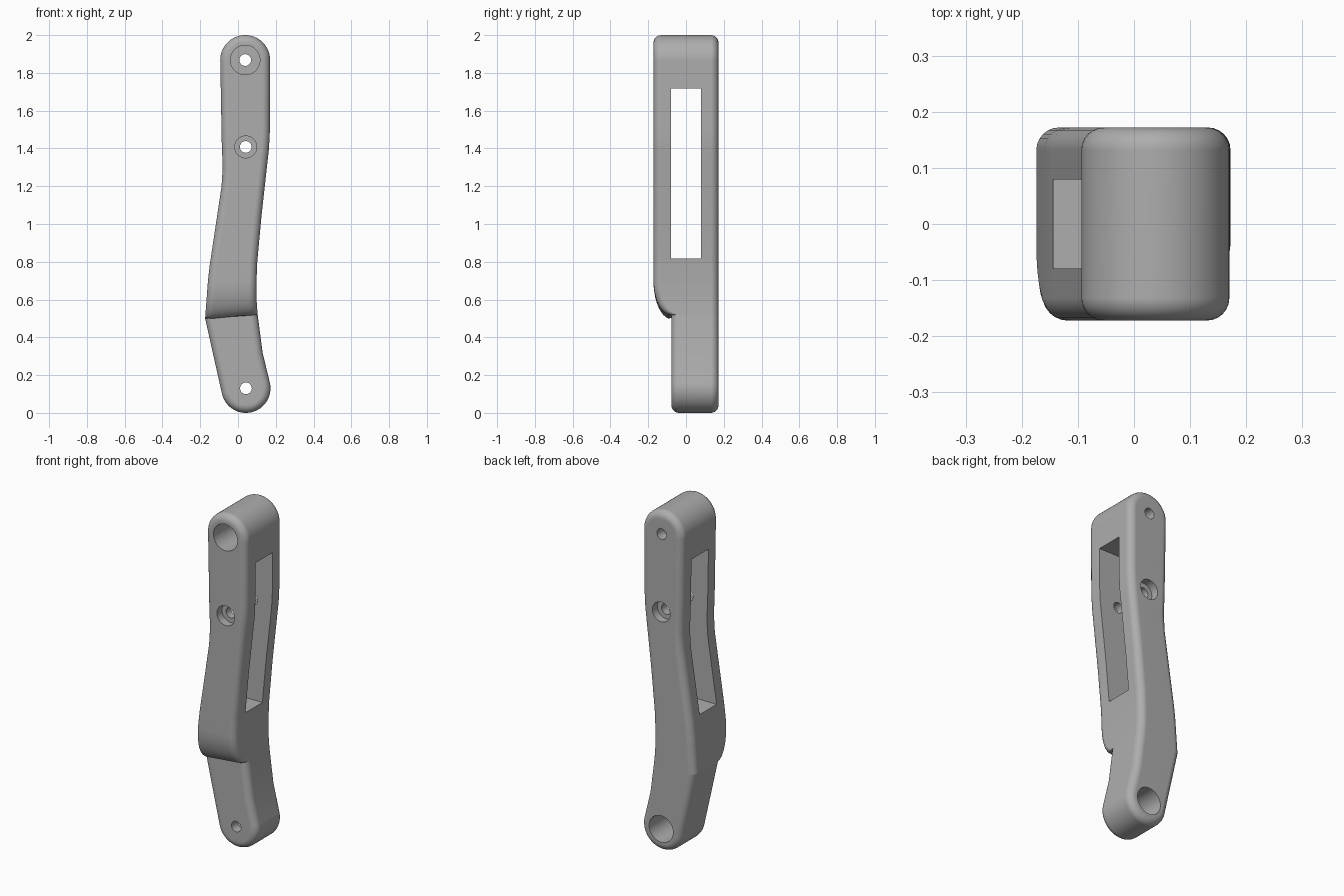
import bpy, bmesh, math
from mathutils import Vector, Matrix

cube = bpy.data.objects.get("Cube")
if cube:
    bpy.data.objects.remove(cube, do_unlink=True)

FRONT, BACK, STEP = -0.172, 0.172, -0.077
ROUND, STEPS, ARC = 0.04, 6, 14
TOP, TOP_R = Vector((0.038, 1.868)), 0.132
LOW, LOW_R = Vector((0.042, 0.13)), 0.13

mat = bpy.data.materials.new("plain_grey")
mat.use_nodes = True
grey = (0.42, 0.42, 0.42, 1)
mat.diffuse_color = grey
mat.node_tree.nodes["Principled BSDF"].inputs["Base Color"].default_value = grey

# Side outlines as (z, x), from top to bottom
LEFT = [(1.868, -0.094), (1.43, -0.086), (1.3, -0.081), (1.2, -0.087), (0.78, -0.15),
        (0.7, -0.159), (0.5, -0.174), (0.1, -0.085)]
RIGHT = [(1.868, 0.17), (1.5, 0.169), (1.4, 0.164), (1.05, 0.125), (0.8, 0.102),
         (0.7, 0.098), (0.6, 0.098), (0.52, 0.104), (0.32, 0.13), (0.164, 0.167)]


def side_x(side, z):
    for (z0, x0), (z1, x1) in zip(side, side[1:]):
        if z >= z1:
            return x0 + (x1 - x0) * (z - z0) / (z1 - z0)
    return side[-1][1]


def on_arc(centre, r, deg):
    a = math.radians(deg)
    return centre + Vector((math.cos(a), math.sin(a))) * r


# Rows of paired points: (left, right, front depth)
rows = []
for i in range(ARC):
    a = 90 * (i + 0.5) / ARC
    rows.append((on_arc(TOP, TOP_R, 90 + a), on_arc(TOP, TOP_R, 90 - a), FRONT))


def add_row(zl, zr, y):
    rows.append((Vector((side_x(LEFT, zl), zl)), Vector((side_x(RIGHT, zr), zr)), y))


for z in (1.868, 1.5, 1.43, 1.4, 1.3, 1.2, 1.05, 0.8, 0.78, 0.7):
    add_row(z, z, FRONT)
for i in range(1, 11):                      # curved underside of the thick part
    a = math.radians(9 * i)
    add_row(0.7 - 0.2 * math.sin(a), 0.7 - 0.18 * math.sin(a),
            FRONT + (STEP - FRONT) * (1 - math.cos(a)))
add_row(0.493, 0.515, STEP)
add_row(0.32, 0.32, STEP)
for i in range(ARC):
    f = i / (ARC - 0.5)
    rows.append((on_arc(LOW, LOW_R, 193 + 77 * f), on_arc(LOW, LOW_R, 15 - 105 * f), STEP))

# Body: inset rings round both rims, closed by ladders of faces
n = len(rows)
outline = [r[1] for r in rows] + [r[0] for r in reversed(rows)]
depth = [r[2] for r in rows] + [r[2] for r in reversed(rows)]
inward = []
for i, p in enumerate(outline):
    a = (p - outline[i - 1]).normalized()
    b = (outline[(i + 1) % len(outline)] - p).normalized()
    na, nb = Vector((a.y, -a.x)), Vector((b.y, -b.x))
    inward.append((na + nb) / (1 + na.dot(nb)))

bm = bmesh.new()


def ring(inset, offset, front):
    out = []
    for p, d, y in zip(outline, inward, depth):
        q = p + d * inset
        out.append(bm.verts.new((q.x, y + offset if front else BACK - offset, q.y)))
    return out


turns = [math.pi / 2 * k / STEPS for k in range(STEPS + 1)]
sizes = [(ROUND * (1 - math.sin(t)), ROUND * (1 - math.cos(t))) for t in turns]
rings = [ring(i, o, True) for i, o in sizes]
rings += [ring(i, o, False) for i, o in reversed(sizes)]
m = len(outline)
for a, b in zip(rings, rings[1:]):
    for i in range(m):
        j = (i + 1) % m
        bm.faces.new((a[i], a[j], b[j], b[i]))
for r in (rings[0], rings[-1]):
    for i in range(n - 1):
        bm.faces.new((r[i], r[i + 1], r[m - 2 - i], r[m - 1 - i]))
bmesh.ops.recalc_face_normals(bm, faces=bm.faces)


def make_object(name, bm):
    mesh = bpy.data.meshes.new(name)
    bm.to_mesh(mesh)
    bm.free()
    mesh.materials.append(mat)
    ob = bpy.data.objects.new(name, mesh)
    bpy.context.collection.objects.link(ob)
    return ob


body = make_object("link_arm", bm)
bpy.context.view_layer.objects.active = body
body.select_set(True)


def cut(name, bm):
    tool = make_object(name, bm)
    tool.hide_render = True
    mod = body.modifiers.new(name, 'BOOLEAN')
    mod.operation, mod.solver, mod.object = 'DIFFERENCE', 'EXACT', tool
    bpy.ops.object.modifier_apply(modifier=mod.name)
    bpy.data.objects.remove(tool, do_unlink=True)


def drill(name, x, z, r, y0, y1):
    bm = bmesh.new()
    place = Matrix.Translation((x, (y0 + y1) / 2, z)) @ Matrix.Rotation(math.pi / 2, 4, 'X')
    bmesh.ops.create_cone(bm, cap_ends=True, segments=40, radius1=r, radius2=r,
                          depth=y1 - y0, matrix=place)
    cut(name, bm)


# Long side slot
bm = bmesh.new()
bmesh.ops.create_cube(bm, size=1, matrix=Matrix.Translation((0, 0, 1.268))
                      @ Matrix.Diagonal((1, 0.158, 0.9, 1)))
cut("slot", bm)

# Pivot holes and their wide recesses
for name, x, z in (("top_hole", 0.038, 1.868), ("middle_hole", 0.041, 1.408),
                   ("low_hole", 0.042, 0.13)):
    drill(name, x, z, 0.031, -0.5, 0.5)
drill("top_recess", 0.038, 1.868, 0.078, -0.5, 0.11)
drill("low_recess", 0.042, 0.13, 0.078, -0.02, 0.5)
drill("middle_recess_front", 0.041, 1.408, 0.058, -0.5, -0.125)
drill("middle_recess_back", 0.041, 1.408, 0.058, 0.125, 0.5)

bpy.ops.object.shade_smooth_by_angle(angle=math.radians(30))
weighted = body.modifiers.new("even_shading", 'WEIGHTED_NORMAL')
weighted.keep_sharp = True
